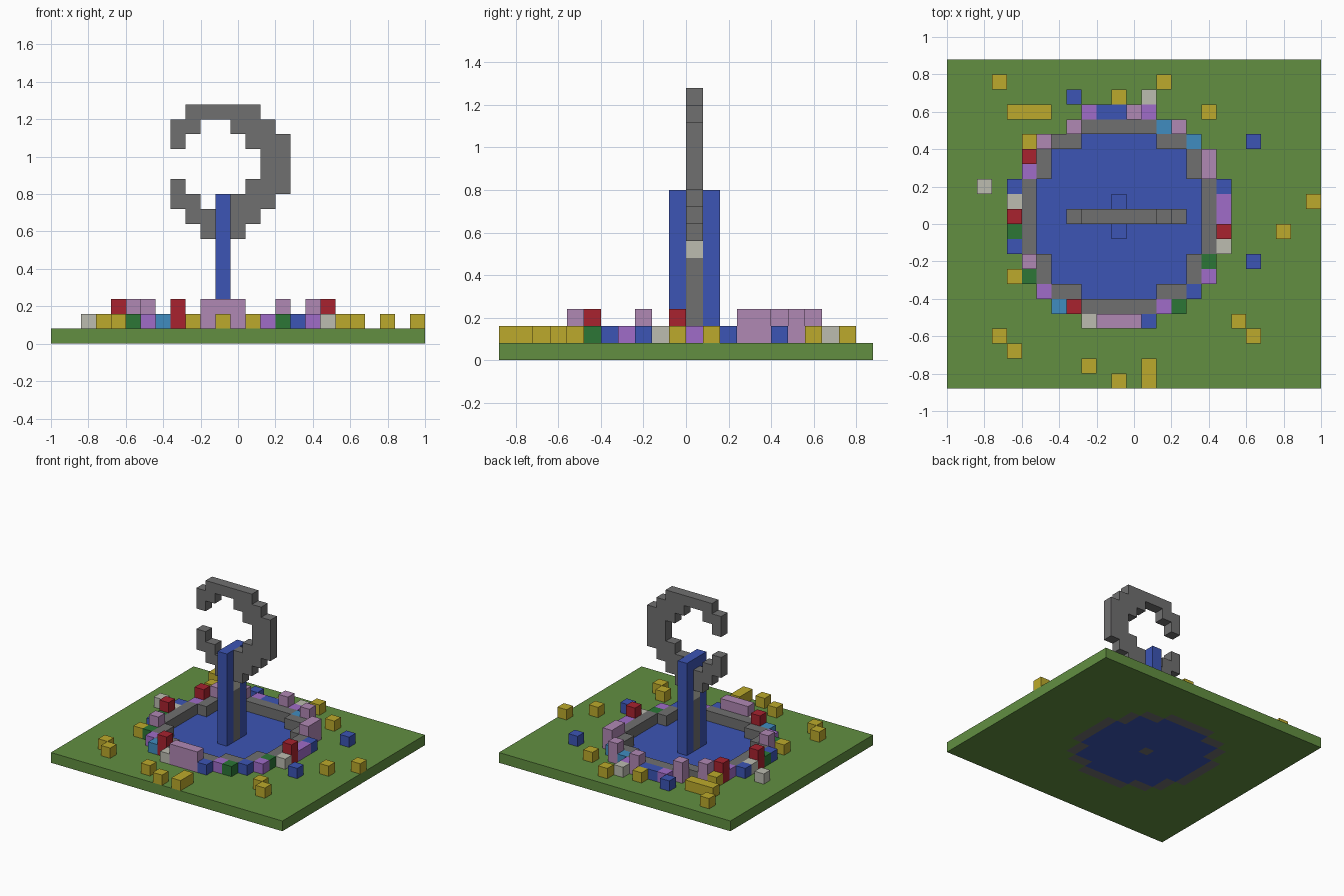
import bpy, bmesh
from mathutils import Vector

if "Cube" in bpy.data.objects:
    bpy.data.objects.remove(bpy.data.objects["Cube"])

CELL = 0.08

# Garden plan, back row first: # stone rim, ~ water, . grass, letters are flowers
PLAN = [
    ".........................",
    "...Y..........Y..........",
    "........B..Y.W...........",
    "....YYY..VBBPV...Y.......",
    "........P#####LP.........",
    ".....YP##~~~~~##L...B....",
    ".....R#~~~~~~~~~#P.......",
    ".....V#~~~~~~~~~#P.......",
    "..W.B#~~~~~~~~~~~#B......",
    "....W#~~~~~~~~~~~#V.....Y",
    "....R#~~~~~~~~~~~#V......",
    "....G#~~~~~~~~~~~#R...Y..",
    "....B#~~~~~~~~~~~#W......",
    ".....P#~~~~~~~~~#G..B....",
    "....YG#~~~~~~~~~#V.......",
    "......V##~~~~~##B........",
    ".......LR#####VG.........",
    ".........WPPPB.....Y.....",
    "...Y................Y....",
    "....Y....................",
    ".........Y...Y...........",
    "...........Y.Y...........",
]

# Crescent sculpture seen from the front, top row first
CRESCENT = [
    ".#####..",
    "##..###.",
    "#....###",
    "......##",
    "......##",
    "#....###",
    "##..###.",
    ".#####..",
    "..###...",
]

COLOURS = {
    "grass green": (0.122, 0.275, 0.053),
    "water blue": (0.045, 0.09, 0.46),
    "stone grey": (0.162, 0.16, 0.162),
    "petal pink": (0.434, 0.246, 0.456),
    "petal violet": (0.35, 0.15, 0.578),
    "petal red": (0.392, 0.016, 0.028),
    "petal yellow": (0.503, 0.402, 0.025),
    "petal white": (0.503, 0.503, 0.434),
    "leaf green": (0.025, 0.181, 0.037),
    "sky blue": (0.051, 0.262, 0.527),
}
FLOWERS = {
    "P": ("pink_flowers", "petal pink", 2),
    "R": ("red_flowers", "petal red", 2),
    "V": ("violet_flowers", "petal violet", 1),
    "Y": ("yellow_flowers", "petal yellow", 1),
    "W": ("white_flowers", "petal white", 1),
    "G": ("leafy_plants", "leaf green", 1),
    "L": ("sky_blue_flowers", "sky blue", 1),
    "B": ("blue_flowers", "water blue", 1),
}


def make_material(name, rgb):
    mat = bpy.data.materials.new(name)
    mat.use_nodes = True
    mat.diffuse_color = (*rgb, 1)
    mat.node_tree.nodes["Principled BSDF"].inputs["Base Color"].default_value = (*rgb, 1)
    return mat


materials = {n: make_material(n, c) for n, c in COLOURS.items()}
columns, rows = len(PLAN[0]), len(PLAN)
parts = {}      # part name -> (material name, set of cells)
solid = set()   # every filled cell


def fill(part, material, cells):
    """Add the still empty cells to a part."""
    new = set(cells) - solid
    parts.setdefault(part, (material, set()))[1].update(new)
    solid.update(new)


def column(x, y, bottom, top):
    return [(x, y, z) for z in range(bottom, top)]


# Stem, gem, crescent and the water jets that meet over it
cx, cy = 11, rows - 11
fill("sculpture_stem", "stone grey", column(cx, cy, 0, 6))
fill("sculpture_gem", "petal white", [(cx, cy, 6)])
fill("crescent", "stone grey", [
    (cx - 3 + i, cy, 15 - k)
    for k, line in enumerate(CRESCENT) for i, ch in enumerate(line)
    if ch == "#" and not (i == 3 and k == 6)])
for side in (-1, 1):
    fill("water_jets", "water blue", column(cx, cy + side, 1, 10))
fill("water_jets", "water blue", [(cx, cy, 9)])

# Lawn, pond, stone rim and flowers from the plan
for r, line in enumerate(PLAN):
    y = rows - 1 - r
    for x, ch in enumerate(line):
        if ch == "#":
            fill("pond_rim", "stone grey", column(x, y, 0, 2))
        elif ch == "~":
            fill("pond_water", "water blue", [(x, y, 0)])
        else:
            fill("lawn", "grass green", [(x, y, 0)])
            if ch in FLOWERS:
                part, material, height = FLOWERS[ch]
                fill(part, material, column(x, y, 1, 1 + height))


def build(part, material, cells):
    """Make a block mesh from the exposed sides of the cells."""
    bm = bmesh.new()
    offset = Vector((columns / 2, rows / 2, 0))
    for cell in sorted(cells):
        centre = Vector(cell) + Vector((0.5, 0.5, 0.5)) - offset
        for axis in range(3):
            for sign in (-1, 1):
                n = Vector((0, 0, 0))
                n[axis] = sign
                if tuple(int(c + d) for c, d in zip(cell, n)) in solid:
                    continue
                u = Vector((0, 0, 0))
                u[(axis + 1) % 3] = 1
                v = n.cross(u)
                corners = (-u - v, u - v, u + v, v - u)
                bm.faces.new([bm.verts.new((centre + (n + c) / 2) * CELL) for c in corners])
    bmesh.ops.remove_doubles(bm, verts=bm.verts, dist=0.001)
    mesh = bpy.data.meshes.new(part)
    bm.to_mesh(mesh)
    bm.free()
    mesh.materials.append(materials[material])
    bpy.context.collection.objects.link(bpy.data.objects.new(part, mesh))


for part, (material, cells) in parts.items():
    build(part, material, cells)
